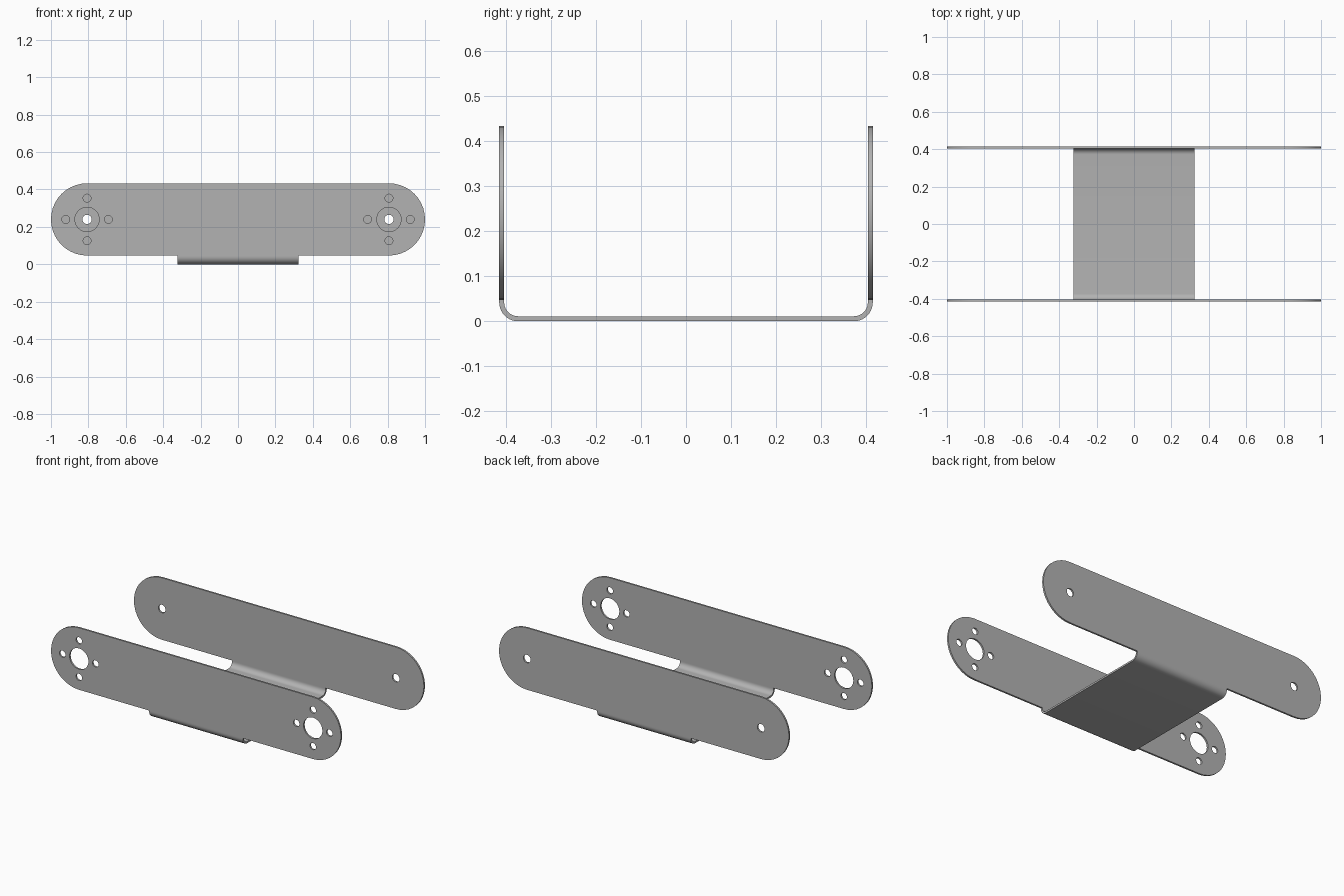
import bpy, bmesh
from math import pi, sin, cos, radians

cube = bpy.data.objects.get("Cube")
if cube:
    bpy.data.objects.remove(cube, do_unlink=True)

STEEL = (0.45, 0.45, 0.45, 1)
T = 0.011            # sheet thickness
OUTER_Y = 0.414      # outside face of the side plates
HOLE_X, HOLE_Z = 0.807, 0.24
END_R = 0.193        # rounded plate ends
BEND_R = 0.042       # outside radius of the folds
HALF_W = 0.323       # half width of the base web

steel = bpy.data.materials.new("grey_steel")
steel.use_nodes = True
steel.diffuse_color = STEEL
steel.node_tree.nodes["Principled BSDF"].inputs["Base Color"].default_value = STEEL


def arc(cx, cy, r, start, end, n):
    angles = [radians(start + (end - start) * i / n) for i in range(n + 1)]
    return [(cx + r * cos(a), cy + r * sin(a)) for a in angles]


def circle(cx, cy, r, n=24):
    return arc(cx, cy, r, 0, 360, n)[:-1]


def sheet(name, loops, thickness, location, rotation):
    """Extrude filled outlines (the first is the rim, the rest are holes)."""
    curve = bpy.data.curves.new(name, 'CURVE')
    curve.dimensions = '2D'
    curve.fill_mode = 'BOTH'
    curve.extrude = thickness / 2
    for loop in loops:
        spline = curve.splines.new('POLY')
        spline.points.add(len(loop) - 1)
        for point, (x, y) in zip(spline.points, loop):
            point.co = (x, y, 0, 1)
        spline.use_cyclic_u = True
    source = bpy.data.objects.new(name + "_outline", curve)
    bpy.context.collection.objects.link(source)
    bpy.context.view_layer.update()
    graph = bpy.context.evaluated_depsgraph_get()
    mesh = bpy.data.meshes.new_from_object(source.evaluated_get(graph))
    bpy.data.objects.remove(source, do_unlink=True)

    # Weld the caps to the rim and tidy the normals
    bm = bmesh.new()
    bm.from_mesh(mesh)
    bmesh.ops.remove_doubles(bm, verts=bm.verts, dist=0.00005)
    bmesh.ops.recalc_face_normals(bm, faces=bm.faces)
    bm.to_mesh(mesh)
    bm.free()
    mesh.materials.clear()
    mesh.materials.append(steel)

    obj = bpy.data.objects.new(name, mesh)
    obj.location, obj.rotation_euler = location, rotation
    bpy.context.collection.objects.link(obj)
    bpy.ops.object.select_all(action='DESELECT')
    obj.select_set(True)
    bpy.context.view_layer.objects.active = obj
    bpy.ops.object.shade_smooth_by_angle(angle=radians(35))
    return obj


# Side plates: long slots with rounded ends
rim = (arc(HOLE_X, HOLE_Z, END_R, -90, 90, 20)
       + arc(-HOLE_X, HOLE_Z, END_R, 90, 270, 20))
horn_holes, pivot_holes = [], []
for x in (-HOLE_X, HOLE_X):
    # Front: large centre hole ringed by four screw holes
    horn_holes.append(circle(x, HOLE_Z, 0.065, 32))
    for k in range(4):
        a = k * pi / 2
        horn_holes.append(circle(x + 0.114 * cos(a), HOLE_Z + 0.114 * sin(a), 0.021))
    # Back: one small pivot hole
    pivot_holes.append(circle(x, HOLE_Z, 0.025))

plate_y = OUTER_Y - T / 2
sheet("front_plate", [rim] + horn_holes, T, (0, -plate_y, 0), (pi / 2, 0, 0))
sheet("back_plate", [rim] + pivot_holes, T, (0, plate_y, 0), (pi / 2, 0, 0))

# Base web: U profile with folded edges rising to the plates
cy, top = OUTER_Y - BEND_R, HOLE_Z - END_R
outside = ([(-OUTER_Y, top)] + arc(-cy, BEND_R, BEND_R, 180, 270, 10)
           + arc(cy, BEND_R, BEND_R, 270, 360, 10) + [(OUTER_Y, top)])
inner = BEND_R - T
inside = ([(OUTER_Y - T, top)] + arc(cy, BEND_R, inner, 360, 270, 10)
          + arc(-cy, BEND_R, inner, 270, 180, 10) + [(T - OUTER_Y, top)])
sheet("base_web", [outside + inside], 2 * HALF_W, (0, 0, 0), (pi / 2, 0, pi / 2))
